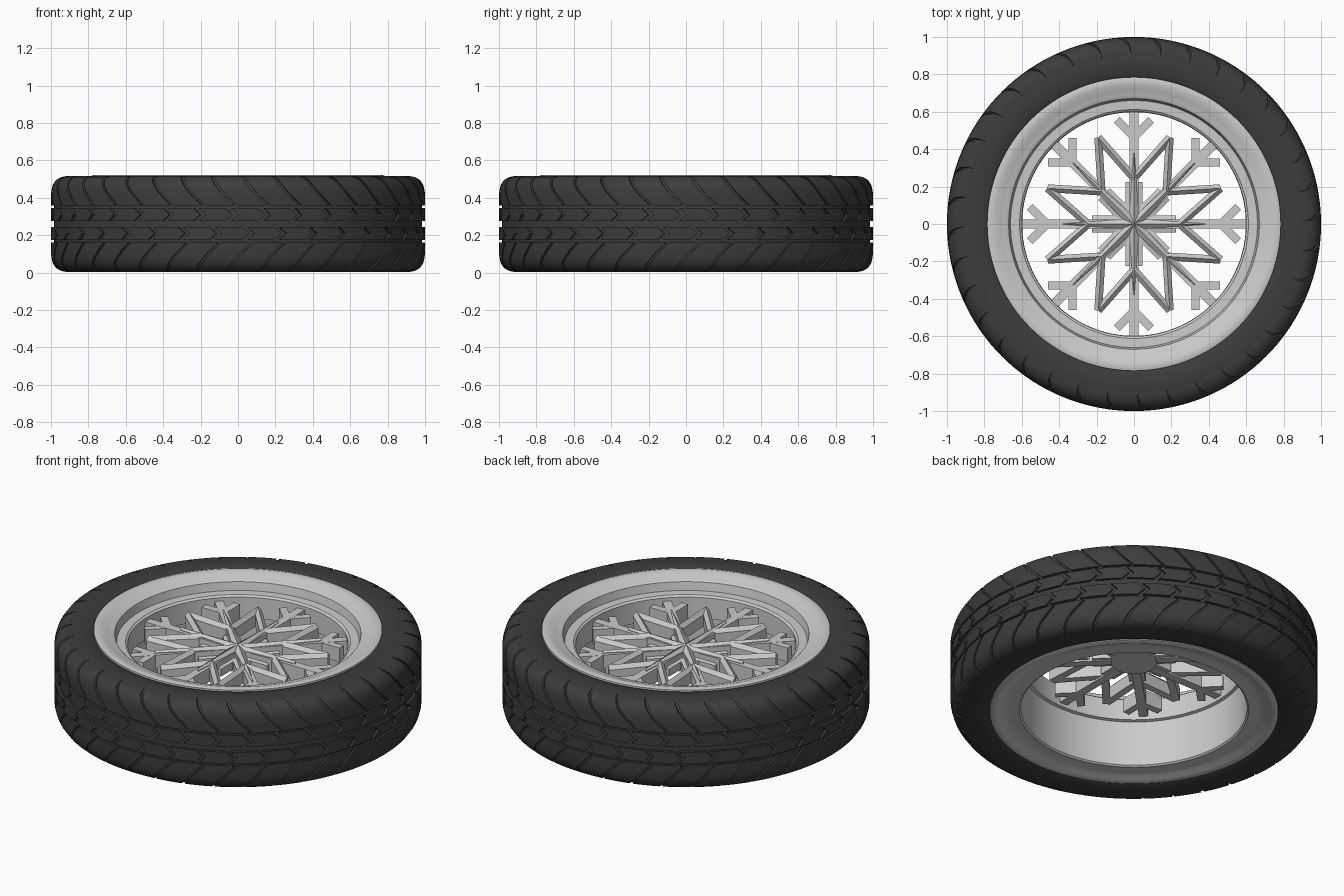
import bpy, bmesh
from math import sin, cos, pi, radians, atan2
from mathutils import Matrix, Vector

if "Cube" in bpy.data.objects:
    bpy.data.objects.remove(bpy.data.objects["Cube"])

rubber = bpy.data.materials.new("dark_rubber")
rubber.diffuse_color = (0.045, 0.045, 0.045, 1)
rubber.use_nodes = True
rubber.node_tree.nodes["Principled BSDF"].inputs["Base Color"].default_value = rubber.diffuse_color


def finish(bm, name, mat=None, angle=None):
    bmesh.ops.recalc_face_normals(bm, faces=bm.faces)
    me = bpy.data.meshes.new(name)
    bm.to_mesh(me)
    bm.free()
    ob = bpy.data.objects.new(name, me)
    bpy.context.collection.objects.link(ob)
    if mat:
        me.materials.append(mat)
    if angle:
        me.shade_smooth()
        me.set_sharp_from_angle(angle=radians(angle))
    return ob


def lathe(name, profile, mat=None, n=128, angle=35):
    """Closed (r, z) section spun around z."""
    bm = bmesh.new()
    rings = [[bm.verts.new((r * cos(2 * pi * i / n), r * sin(2 * pi * i / n), z))
              for r, z in profile] for i in range(n)]
    m = len(profile)
    for i in range(n):
        a, b = rings[i], rings[(i + 1) % n]
        for j in range(m):
            k = (j + 1) % m
            bm.faces.new((a[j], b[j], b[k], a[k]))
    return finish(bm, name, mat, angle)


def prism(bm, section_a, section_b):
    """Solid between two matching cross-sections."""
    a = [bm.verts.new(p) for p in section_a]
    b = [bm.verts.new(p) for p in section_b]
    bm.faces.new(a)
    bm.faces.new(b[::-1])
    for i in range(len(a)):
        k = (i + 1) % len(a)
        bm.faces.new((a[i], b[i], b[k], a[k]))


def bar(bm, p, q, width, z0, z1, turn=0, ridge=0, end_width=None):
    """Straight bar from p to q in plan, with an optional ridge along the top."""
    p, q = Vector((*p, 0)), Vector((*q, 0))
    side = (q - p).normalized().cross(Vector((0, 0, 1)))
    rot = Matrix.Rotation(turn, 3, 'Z')
    up = Vector((0, 0, 1))

    def section(c, w):
        pts = [c - side * w / 2 + up * z0, c + side * w / 2 + up * z0,
               c + side * w / 2 + up * z1]
        if ridge:
            pts.append(c + up * (z1 + ridge))
        pts.append(c - side * w / 2 + up * z1)
        return [rot @ v for v in pts]
    prism(bm, section(p, width), section(q, width if end_width is None else end_width))


# Tyre carcass
MID = 0.26
half = [(0.985, 0.0), (0.985, 0.19), (0.975, 0.215), (0.955, 0.238),
        (0.925, 0.253), (0.87, 0.257), (0.80, 0.254), (0.78, 0.242)]
lathe("tire_carcass", [(r, MID + d) for r, d in half] +
      [(r, MID - d) for r, d in half[:0:-1]], rubber)

# Tread blocks
PITCH = 2 * pi / 36


def tread(name, section, shift, gap, base):
    """Blocks along an (r, offset, lean) section, repeated around the tyre."""
    for_side = (1, -1)
    bm = bmesh.new()
    n = 4
    for s in for_side:
        for k in range(36):
            outer, inner = [], []
            for (r, d), lean in zip(section, shift):
                row_o, row_i = [], []
                for i in range(n + 1):
                    a = -pi / 2 + k * PITCH + lean + (PITCH - gap) * i / n + (PITCH / 2 if s < 0 else 0)
                    row_o.append(bm.verts.new((r * cos(a), r * sin(a), MID + s * d)))
                    ri = r - base
                    row_i.append(bm.verts.new((ri * cos(a), ri * sin(a), MID + s * d)))
                outer.append(row_o)
                inner.append(row_i)
            m = len(section)
            for j in range(m - 1):
                for i in range(n):
                    bm.faces.new((outer[j][i], outer[j][i + 1], outer[j + 1][i + 1], outer[j + 1][i]))
                for i in (0, n):
                    bm.faces.new((outer[j][i], outer[j + 1][i], inner[j + 1][i], inner[j][i]))
            for j in (0, m - 1):
                for i in range(n):
                    bm.faces.new((outer[j][i], outer[j][i + 1], inner[j][i + 1], inner[j][i]))
    return finish(bm, name, rubber, 30)


deg = radians
tread("tread_shoulder_blocks",
      [(1.0, 0.098), (1.0, 0.14), (0.998, 0.18), (0.990, 0.21), (0.972, 0.236), (0.945, 0.251), (0.92, 0.256)],
      [deg(a) for a in (0, -2.6, -4.8, -6.2, -7.2, -7.8, -8)], deg(1.0), 0.02)
tread("tread_centre_blocks",
      [(1.0, 0.016), (1.0, 0.05), (1.0, 0.086)],
      [deg(-2.2), deg(0), deg(-2.2)], deg(1.6), 0.02)

# Wheel rim: lip, inner step, barrel and rear flange
lathe("wheel_rim", [
    (0.785, 0.500), (0.785, 0.517), (0.770, 0.522), (0.745, 0.519), (0.715, 0.508),
    (0.690, 0.498), (0.678, 0.496), (0.670, 0.490), (0.660, 0.442), (0.612, 0.440),
    (0.600, 0.430), (0.598, 0.305), (0.615, 0.300), (0.615, 0.030), (0.625, 0.022),
    (0.680, 0.026), (0.715, 0.022), (0.745, 0.008), (0.770, 0.004), (0.785, 0.010),
    (0.785, 0.030), (0.70, 0.08), (0.70, 0.44)])

# Snowflake spokes: eight arms with forked tips
arms, blocks, star, spikes = (bmesh.new() for _ in range(4))
for k in range(8):
    t = k * pi / 4
    bar(arms, (0.08, 0), (0.603, 0), 0.05, 0.325, 0.410, t)
    for s in (1, -1):
        bar(arms, (0.465, 0), (0.557, s * 0.092), 0.042, 0.325, 0.409, t)
        # Ridged star outline between the arms
        tip = (0.50 * cos(pi / 8), s * 0.50 * sin(pi / 8))
        bar(star, (0.245, 0), tip, 0.042, 0.335, 0.405, t, ridge=0.022)
    # Short blocks around the hub
    bar(blocks, (0.04, 0), (0.225, 0), 0.09, 0.33, 0.375, t, ridge=0.012)
    # Tapered needles over the centre
    bar(spikes, (0, 0), (0.46 if k % 2 else 0.38, 0), 0.06, 0.38, 0.413, t, ridge=0.014, end_width=0.004)
finish(arms, "snowflake_arms")
finish(star, "snowflake_star")
finish(blocks, "hub_blocks")
finish(spikes, "centre_needles")

# Hub disc at the back of the spokes
hub = bmesh.new()
bmesh.ops.create_cone(hub, cap_ends=True, segments=48, radius1=0.125, radius2=0.125, depth=0.05,
                      matrix=Matrix.Translation((0, 0, 0.345)))
finish(hub, "hub_disc", None, 35)
